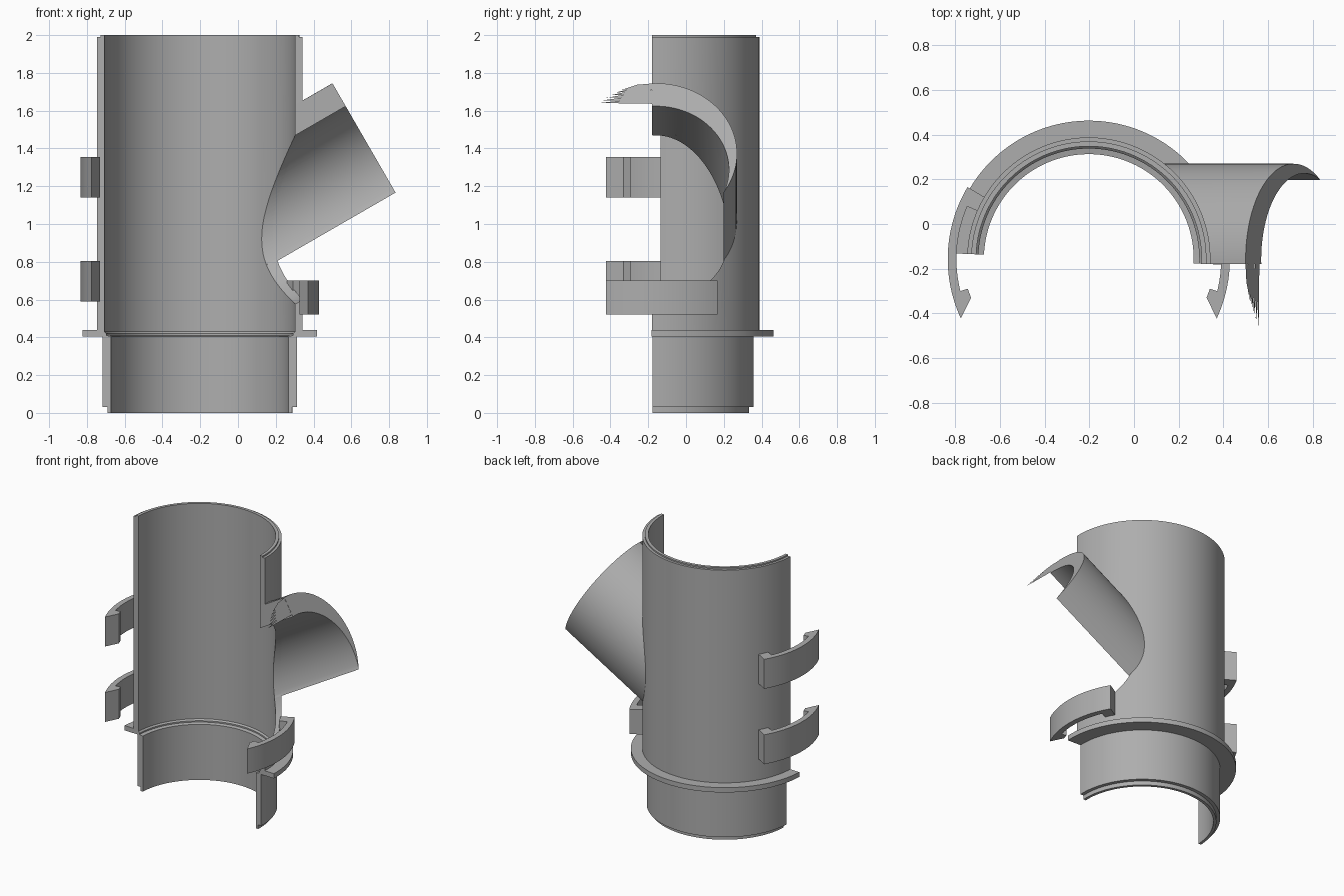
import bpy, bmesh
from math import sin, cos, pi, radians, sqrt, atan2
from mathutils import Matrix, Vector

if "Cube" in bpy.data.objects:
    bpy.data.objects.remove(bpy.data.objects["Cube"])

CX, CY = -0.2025, -0.157          # axis of the main pipe
CUT = radians(-2.4)               # tilt of the lengthwise cut

grey = bpy.data.materials.new("plastic_grey")
grey.use_nodes = True
grey.diffuse_color = (0.42, 0.42, 0.42, 1)
grey.node_tree.nodes["Principled BSDF"].inputs["Base Color"].default_value = (0.42, 0.42, 0.42, 1)


def finish(name, bm):
    bmesh.ops.recalc_face_normals(bm, faces=bm.faces[:])
    mesh = bpy.data.meshes.new(name)
    bm.to_mesh(mesh)
    bm.free()
    mesh.materials.append(grey)
    ob = bpy.data.objects.new(name, mesh)
    bpy.context.collection.objects.link(ob)
    return ob


def select(ob):
    bpy.ops.object.select_all(action='DESELECT')
    ob.select_set(True)
    bpy.context.view_layer.objects.active = ob


def smooth(ob):
    select(ob)
    bpy.ops.object.shade_smooth_by_angle(angle=radians(25))


def bridge(bm, rings):
    """Skin closed rings of vertices and cap both ends."""
    n = len(rings[0])
    for a, b in zip(rings, rings[1:]):
        for i in range(n):
            j = (i + 1) % n
            bm.faces.new((a[i], a[j], b[j], b[i]))
    bm.faces.new(rings[0])
    bm.faces.new(rings[-1])


def prism(name, outline, z0, z1, matrix=Matrix()):
    bm = bmesh.new()
    rings = [[bm.verts.new(matrix @ Vector((x, y, z))) for x, y in outline] for z in (z0, z1)]
    bridge(bm, rings)
    return finish(name, bm)


def arc(cx, cy, r, a0, a1, n):
    return [(cx + r * cos(a0 + (a1 - a0) * i / n), cy + r * sin(a0 + (a1 - a0) * i / n))
            for i in range(n + 1)]


def subtract(ob, cutter):
    cutter.hide_render = True
    mod = ob.modifiers.new("cut", 'BOOLEAN')
    mod.operation = 'DIFFERENCE'
    mod.solver = 'EXACT'
    mod.object = cutter
    select(ob)
    bpy.ops.object.modifier_apply(modifier=mod.name)
    bpy.data.objects.remove(cutter)


# Main pipe: half-turn lathe with spigot, flange and socket
profile = [(.47, 0), (.49, 0), (.49, .03), (.515, .03), (.515, .405), (.62, .405),
           (.62, .44), (.545, .44), (.545, 1.99), (.527, 1.99), (.527, 2), (.505, 2),
           (.505, .43), (.495, .42), (.495, .41), (.47, .405)]
bm = bmesh.new()
STEPS = 80
rings = []
for s in range(STEPS + 1):
    a = CUT + pi * s / STEPS
    rings.append([bm.verts.new((CX + r * cos(a), CY + r * sin(a), z)) for r, z in profile])
bridge(bm, rings)
main_pipe = finish("main_pipe", bm)

# Branch frame: local x = depth, local y = across the rim, local z = along the branch
s3 = sqrt(3) / 2
frame = Matrix(((0, -.5, s3, .835), (1, 0, 0, 0), (0, s3, .5, 1.165), (0, 0, 0, 1)))
BY = -.16                         # branch axis depth
OUT_V, OUT_R = .24, .43           # outer circle
IN_V, IN_R = .143, .387           # bore circle

# Bore through the main pipe wall
bore = prism("bore_cutter", arc(BY, IN_V, IN_R, 0, 2 * pi, 128)[:-1], -1, .2, frame)
subtract(main_pipe, bore)
smooth(main_pipe)

# Branch pipe: crescent between two offset circles, trimmed at the main pipe
front = -.18
out_top = pi / 2 + .046
in_top = pi / 2 + .052
crescent = arc(BY, OUT_V, OUT_R, atan2(-OUT_V, .36), out_top, 48)
crescent += arc(BY, IN_V, IN_R, in_top, atan2(-IN_V, .36), 48)[:-1]
branch = prism("branch_pipe", crescent, -.85, 0, frame)
trim = prism("trim_cutter", arc(CX, CY, .508, 0, 2 * pi, 160)[:-1], -1, 3)
subtract(branch, trim)
smooth(branch)

# Ragged slivers running on from the branch rim
bm = bmesh.new()
COUNT = 6
for i in range(COUNT):
    low = .545 + .125 * i / COUNT
    high = low + .95 * .125 / COUNT
    tip_v = .55 + .095 * i / COUNT
    tip_y = BY - sqrt(OUT_R ** 2 - (tip_v - OUT_V) ** 2)
    mid_v = min(high + .003, (high + tip_v) / 2 + .012)
    pts = [(front, low), (front, high), ((front + tip_y) / 2, mid_v), (tip_y, tip_v)]
    bm.faces.new([bm.verts.new(frame @ Vector((y, v, -.001))) for y, v in pts])
finish("rim_slivers", bm)


# Snap clips: curved arm, mounting block and hooked end
def clip(name, side, z0, z1):
    root, gap, inner_end, tip = map(radians, (30.7, 23.4, -14, -24.9))
    pts = arc(0, 0, .632, root, tip, 24)
    pts += [(.5275, -.173), (.5425, -.133)]
    pts += arc(0, 0, .593, inner_end, gap, 18)
    pts += arc(0, 0, .538, gap, root, 4)
    smooth(prism(name, [(CX + side * x, CY + y) for x, y in pts], z0, z1))


clip("right_lower_clip", -1, .59, .805)
clip("right_upper_clip", -1, 1.14, 1.355)
clip("left_clip", 1, .52, .70)
